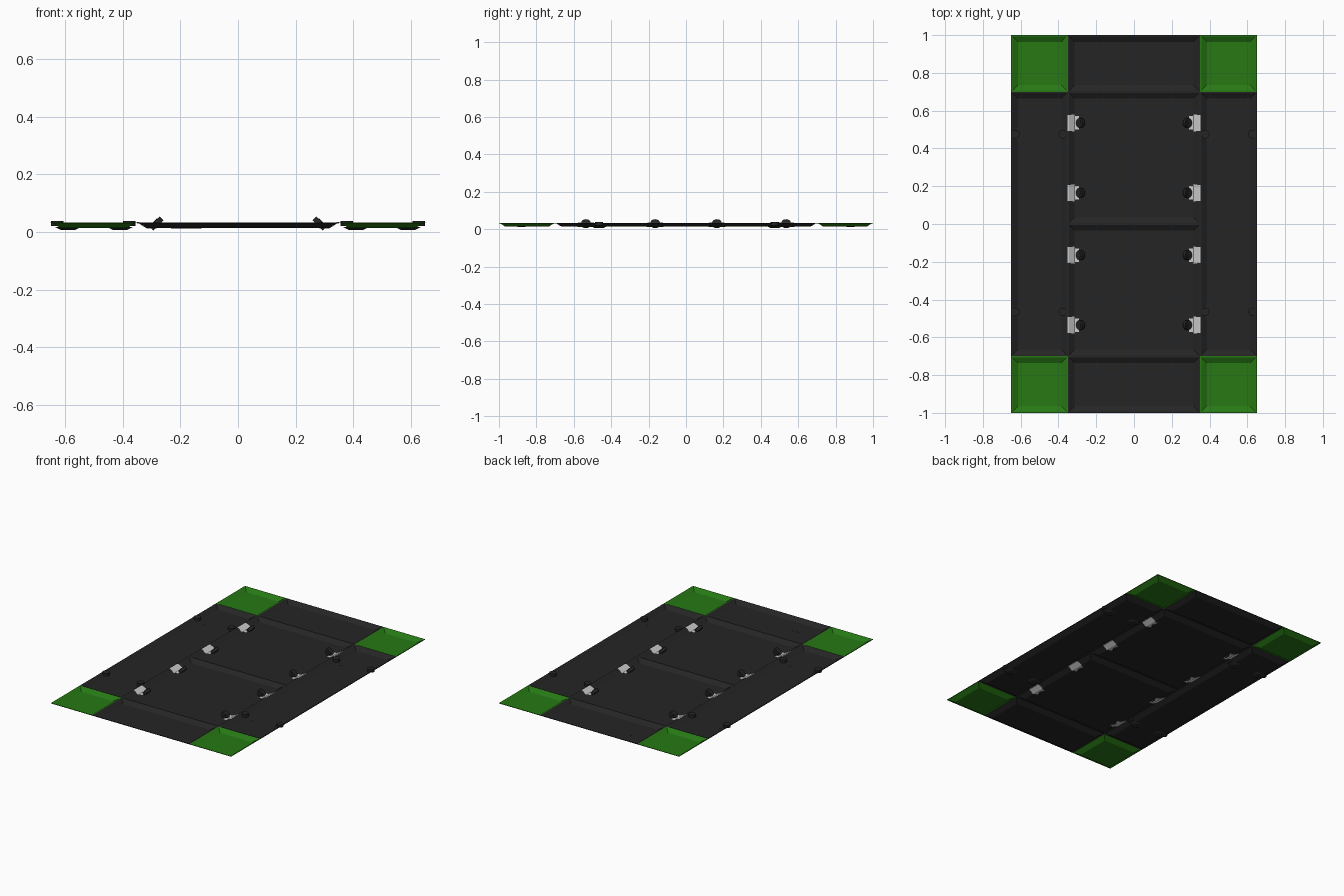
import bpy
import bmesh
from math import radians

if "Cube" in bpy.data.objects:
    bpy.data.objects.remove(bpy.data.objects["Cube"], do_unlink=True)


def material(name, rgb):
    m = bpy.data.materials.new(name)
    m.use_nodes = True
    m.diffuse_color = (*rgb, 1)
    m.node_tree.nodes["Principled BSDF"].inputs["Base Color"].default_value = (*rgb, 1)
    return m


DARK = material("charcoal", (0.018, 0.018, 0.018))
GREEN = material("green", (0.02, 0.19, 0.007))
WHITE = material("light grey", (0.6, 0.6, 0.6))
RIM, FLOOR, INSET = 0.032, 0.014, 0.035


def finish(name, bm, mat, thickness=0):
    bmesh.ops.recalc_face_normals(bm, faces=bm.faces)
    mesh = bpy.data.meshes.new(name)
    bm.to_mesh(mesh)
    bm.free()
    mesh.materials.append(mat)
    ob = bpy.data.objects.new(name, mesh)
    bpy.context.collection.objects.link(ob)
    if thickness:
        mod = ob.modifiers.new("sheet", "SOLIDIFY")
        mod.thickness = thickness
        mod.offset = 0
    return ob


def tray(name, x0, x1, y0, y1, mat):
    """Thin sunken panel: flat lip, sloping border, flat floor."""
    bm = bmesh.new()
    rings = []
    for d, z in ((0, RIM), (0.006, RIM), (INSET, FLOOR)):
        pts = ((x0 + d, y0 + d), (x1 - d, y0 + d), (x1 - d, y1 - d), (x0 + d, y1 - d))
        rings.append([bm.verts.new((x, y, z)) for x, y in pts])
    for a, b in zip(rings, rings[1:]):
        for i in range(4):
            j = (i + 1) % 4
            bm.faces.new((a[i], a[j], b[j], b[i]))
    bm.faces.new(rings[-1])
    return finish(name, bm, mat, 0.002)


def disc(name, loc, r1, r2, depth, tilt=0, sides=20):
    bm = bmesh.new()
    bmesh.ops.create_cone(bm, cap_ends=True, segments=sides,
                          radius1=r1, radius2=r2, depth=depth)
    ob = finish(name, bm, DARK)
    ob.location = loc
    ob.rotation_euler.y = radians(tilt)
    return ob


def bracket(name, side, y):
    """Light plate that follows the sloping border, narrower at its inner end."""
    bm = bmesh.new()
    profile = ((0.351, RIM, 0.042), (0.344, RIM, 0.042), (0.315, FLOOR, 0.046),
               (0.312, FLOOR, 0.036), (0.292, FLOOR, 0.036))
    rows = [[bm.verts.new((side * x, y + s * w, z)) for s in (-1, 1)]
            for x, z, w in profile]
    for a, b in zip(rows, rows[1:]):
        bm.faces.new((a[0], a[1], b[1], b[0]))
    finish(name, bm, WHITE, 0.005)


# Centre panels, end panels
for s, end in ((-1, "front"), (1, "back")):
    tray(end + "_centre_panel", -0.35, 0.35, min(0, s * 0.7), max(0, s * 0.7), DARK)
    tray(end + "_end_panel", -0.35, 0.35, min(s * 0.7, s), max(s * 0.7, s), DARK)
    # Shallow pad on the end panel
    disc(end + "_end_pad", (-0.18, s * 0.88, FLOOR), 0.05, 0.065, 0.004).scale.y = 0.4

for side, label in ((-1, "right"), (1, "left")):
    x0, x1 = sorted((side * 0.35, side * 0.65))
    # Long side panel and green corners
    tray(label + "_side_panel", x0, x1, -0.7, 0.7, DARK)
    tray(label + "_front_corner", x0, x1, -1, -0.7, GREEN)
    tray(label + "_back_corner", x0, x1, 0.7, 1, GREEN)

    # Brackets with tilted fasteners
    for y in (-0.535, -0.165, 0.165, 0.535):
        bracket(label + "_bracket", side, y)
        disc(label + "_fastener", (side * 0.283, y, 0.029), 0.025, 0.025, 0.018, side * -45 + 90)
        disc(label + "_fastener_cap", (side * 0.283, y, 0.029), 0.014, 0.014, 0.024, side * -45 + 90)

    # Pegs on the side panel edges, each with a shallow cup beside it
    for y in (-0.465, 0.475):
        for x, cup in ((0.377, 0.41), (0.627, 0.59)):
            disc(label + "_peg", (side * x, y, 0.029), 0.022, 0.022, 0.018)
            disc(label + "_peg_cup", (side * cup, y, 0.012), 0.025, 0.045, 0.010)
